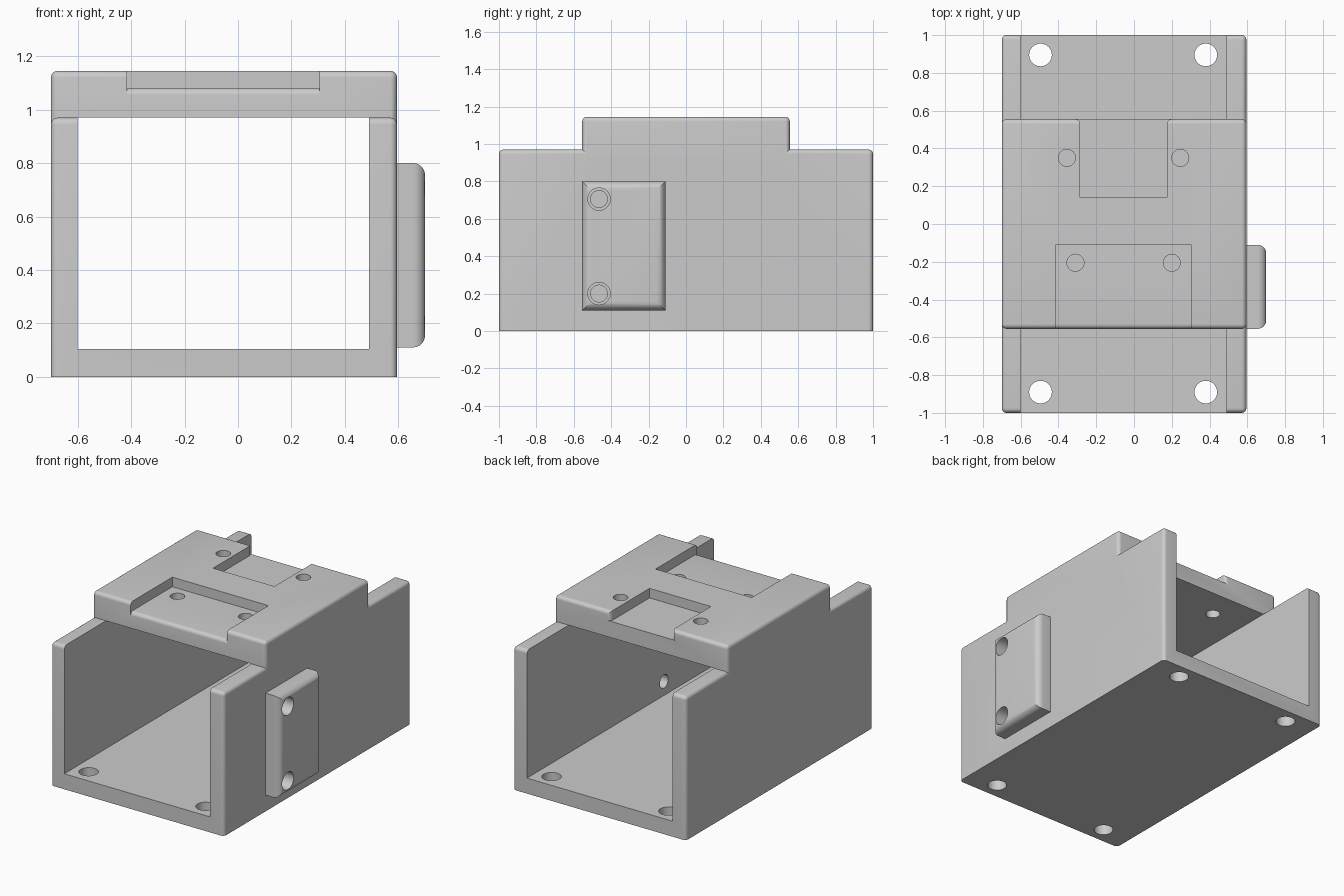
import bpy, bmesh
from math import sin, cos, pi
from mathutils import Vector

if "Cube" in bpy.data.objects:
    bpy.data.objects.remove(bpy.data.objects["Cube"])


def to_object(name, bm):
    bmesh.ops.recalc_face_normals(bm, faces=bm.faces[:])
    mesh = bpy.data.meshes.new(name)
    bm.to_mesh(mesh)
    bm.free()
    obj = bpy.data.objects.new(name, mesh)
    bpy.context.collection.objects.link(obj)
    return obj


def box(name, x, y, z, radius=0, pick=None):
    """Box from ranges; edges whose two ends satisfy pick() are rounded."""
    bm = bmesh.new()
    bmesh.ops.create_cube(bm, size=1)
    lo, hi = Vector((x[0], y[0], z[0])), Vector((x[1], y[1], z[1]))
    for v in bm.verts:
        v.co = [lo[i] if v.co[i] < 0 else hi[i] for i in range(3)]
    if pick:
        edges = [e for e in bm.edges if pick(*[v.co for v in e.verts])]
        bmesh.ops.bevel(bm, geom=edges, offset=radius, segments=6,
                        profile=0.5, affect='EDGES', clamp_overlap=True)
    return to_object(name, bm)


def prism(name, points, axis, a, b):
    """Extrude a 2D outline along axis 'X' (points are y,z) or 'Z' (points are x,y)."""
    bm = bmesh.new()
    place = (lambda p, t: (t, *p)) if axis == 'X' else (lambda p, t: (*p, t))
    face = bm.faces.new([bm.verts.new(place(p, a)) for p in points])
    ext = bmesh.ops.extrude_face_region(bm, geom=[face])
    move = (b - a, 0, 0) if axis == 'X' else (0, 0, b - a)
    bmesh.ops.translate(bm, vec=move,
                        verts=[g for g in ext['geom'] if isinstance(g, bmesh.types.BMVert)])
    return to_object(name, bm)


def arc(cx, cy, r, start, end, n=6):
    return [(cx + r * cos(start + (end - start) * i / n),
             cy + r * sin(start + (end - start) * i / n)) for i in range(n + 1)]


def drill(axis, u, v, r, a, b):
    return prism("hole_cutter", arc(u, v, r, 0, 2 * pi, 40)[:-1], axis, a, b)


def combine(target, others, operation='DIFFERENCE'):
    bpy.context.view_layer.objects.active = target
    for other in others:
        mod = target.modifiers.new("cut", 'BOOLEAN')
        mod.operation, mod.solver, mod.object = operation, 'EXACT', other
        bpy.ops.object.modifier_apply(modifier=mod.name)
        bpy.data.objects.remove(other)


L, R = -0.70, 0.595          # outer side walls
INNER = (-0.60, 0.49)        # channel between the walls
F = 0.025                    # edge rounding


def rounded_top(top):
    """Top edges and vertical corner edges."""
    return lambda a, b: abs(a.z - b.z) > 0.01 or min(a.z, b.z) > top - 0.01


# U-shaped base with floor mounting holes
housing = box("housing", (L, R), (-1, 1), (0, 0.97), F, rounded_top(0.97))
combine(housing, [box("channel_cutter", INNER, (-1.2, 1.2), (0.105, 1.3))])
combine(housing, [drill('Z', x, y, 0.06, -0.1, 0.2)
                  for x in (-0.495, 0.38) for y in (-0.89, 0.895)])

# Bridge plate over the channel
plate = box("bridge_plate", (L, R), (-0.555, 0.555), (0.92, 1.145), F, rounded_top(1.145))
combine(plate, [box("channel_cutter", INNER, (-1.2, 1.2), (0.5, 0.97))])

# Wide front pocket with a rounded lip
lip = arc(-0.53, 1.055, F, pi / 2, pi)
front_pocket = prism("front_pocket_cutter",
                     [(-0.11, 1.3), (-0.11, 1.08)] + lip + [(-0.7, 1.055), (-0.7, 1.3)],
                     'X', -0.415, 0.305)
# Narrow back pocket with rounded mouth corners
right_mouth = arc(0.175 + F, 0.53, F, pi, pi / 2)
left_mouth = arc(-0.285 - F, 0.53, F, pi / 2, 0)
back_pocket = prism("back_pocket_cutter",
                    [(-0.285, 0.14), (0.175, 0.14)] + right_mouth
                    + [(0.2, 0.7), (-0.31, 0.7)] + left_mouth,
                    'Z', 1.08, 1.3)
combine(plate, [front_pocket, back_pocket])
combine(plate, [drill('Z', x, y, 0.045, 0.8, 1.3)
                for x, y in ((-0.31, -0.205), (0.2, -0.205), (-0.355, 0.35), (0.245, 0.35))])

# Side pad with rounded outer rim
pad = box("side_pad", (0.55, 0.70), (-0.555, -0.11), (0.11, 0.80), 0.045,
          lambda a, b: min(a.x, b.x) > 0.69)

# Merge, then bore the counterbored side holes
combine(housing, [plate, pad], 'UNION')
for z in (0.20, 0.705):
    combine(housing, [drill('X', -0.465, z, 0.045, 0.4, 0.9),
                      drill('X', -0.465, z, 0.06, 0.595, 0.9)])

bpy.ops.object.select_all(action='DESELECT')
housing.select_set(True)
bpy.context.view_layer.objects.active = housing
bpy.ops.object.shade_smooth_by_angle(angle=0.52)
